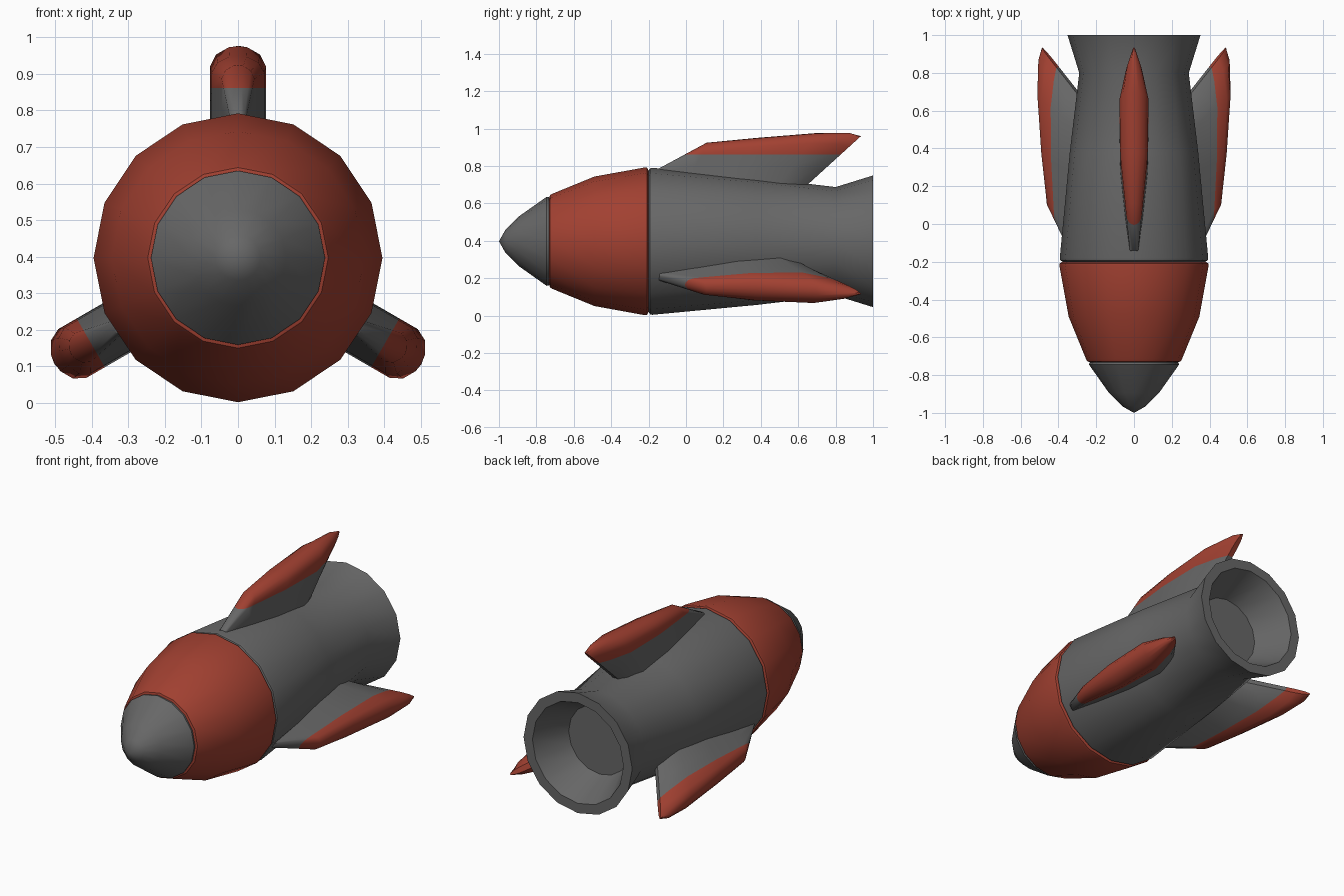
import bpy, bmesh, math
from mathutils import Matrix, Vector

if "Cube" in bpy.data.objects:
    bpy.data.objects.remove(bpy.data.objects["Cube"])

CZ = 0.397   # height of the rocket axis
SIDES = 16


def material(name, rgb):
    m = bpy.data.materials.new(name)
    m.diffuse_color = (*rgb, 1)
    m.use_nodes = True
    m.node_tree.nodes["Principled BSDF"].inputs["Base Color"].default_value = m.diffuse_color
    return m


GREY = material("dark grey", (0.135, 0.135, 0.135))
RED = material("brick red", (0.36, 0.052, 0.031))


def finish(bm, name, mats, angle):
    bmesh.ops.recalc_face_normals(bm, faces=bm.faces)
    me = bpy.data.meshes.new(name)
    bm.to_mesh(me)
    bm.free()
    ob = bpy.data.objects.new(name, me)
    bpy.context.collection.objects.link(ob)
    for m in mats:
        me.materials.append(m)
    bpy.ops.object.select_all(action='DESELECT')
    ob.select_set(True)
    bpy.context.view_layer.objects.active = ob
    bpy.ops.object.shade_smooth_by_angle(angle=math.radians(angle))
    return ob


def loft(bm, rings):
    for a, b in zip(rings, rings[1:]):
        n = max(len(a), len(b))
        for i in range(n):
            j = (i + 1) % n
            if len(a) == 1:
                bm.faces.new((a[0], b[j], b[i]))
            elif len(b) == 1:
                bm.faces.new((a[i], a[j], b[0]))
            else:
                bm.faces.new((a[i], a[j], b[j], b[i]))
    for r in (rings[0], rings[-1]):
        if len(r) > 2:
            bm.faces.new(r)


def lathe(name, profile, mat):
    """Revolve (y, radius) points about the rocket axis."""
    bm = bmesh.new()
    rings = []
    for y, r in profile:
        n = SIDES if r > 0 else 1
        rings.append([bm.verts.new((r * math.sin(math.tau * i / n), y,
                                    CZ + r * math.cos(math.tau * i / n)))
                      for i in range(n)])
    loft(bm, rings)
    return finish(bm, name, [mat], 32)


# Body sections, front to back
lathe("nose_cone", [(-1, 0), (-0.965, 0.062), (-0.895, 0.132), (-0.745, 0.238),
                    (-0.733, 0.236), (-0.728, 0.225)], GREY)
lathe("front_shell", [(-0.733, 0.228), (-0.727, 0.247), (-0.715, 0.254),
                      (-0.49, 0.346), (-0.22, 0.395), (-0.208, 0.393),
                      (-0.2, 0.378)], RED)
lathe("hull_and_nozzle", [(-0.2, 0.378), (-0.192, 0.39), (-0.18, 0.393),
                          (0.38, 0.34), (0.8, 0.29), (1.0, 0.352),
                          (1.0, 0.295), (0.8, 0.2)], GREY)

# Fin stations: root (y, radius), tip (y, radius), half width
STATIONS = [
    ((-0.16, 0.33), (-0.14, 0.392), 0.022),
    ((0.00, 0.31), (0.11, 0.527), 0.045),
    ((0.25, 0.28), (0.38, 0.553), 0.072),
    ((0.46, 0.25), (0.70, 0.579), 0.077),
    ((0.54, 0.23), (0.87, 0.580), 0.043),
    ((0.57, 0.23), (0.935, 0.562), 0.016),
]
HALF = [(1, 0), (1, 0.45), (1, 0.83), (0.78, 0.93), (0.33, 0.99)]
SECTION = HALF + [(0, 1)] + [(-x, f) for x, f in reversed(HALF)]


def fin(name, angle):
    bm = bmesh.new()
    rings = []
    for root, tip, w in STATIONS:
        rings.append([bm.verts.new((x * w, root[0] + (tip[0] - root[0]) * f,
                                    root[1] + (tip[1] - root[1]) * f))
                      for x, f in SECTION])
    loft(bm, rings)
    # Red outer edge above a straight cut
    cut = 0.465
    bmesh.ops.bisect_plane(bm, geom=bm.verts[:] + bm.edges[:] + bm.faces[:],
                           plane_co=(0, 0, cut), plane_no=(0, 0, 1))
    for f in bm.faces:
        f.material_index = int(f.calc_center_median().z > cut)
    bm.transform(Matrix.Translation((0, 0, CZ)) @ Matrix.Rotation(angle, 4, 'Y'))
    finish(bm, name, [GREY, RED], 45)


for k, label in enumerate(("top_fin", "right_fin", "left_fin")):
    fin(label, math.tau * k / 3)
